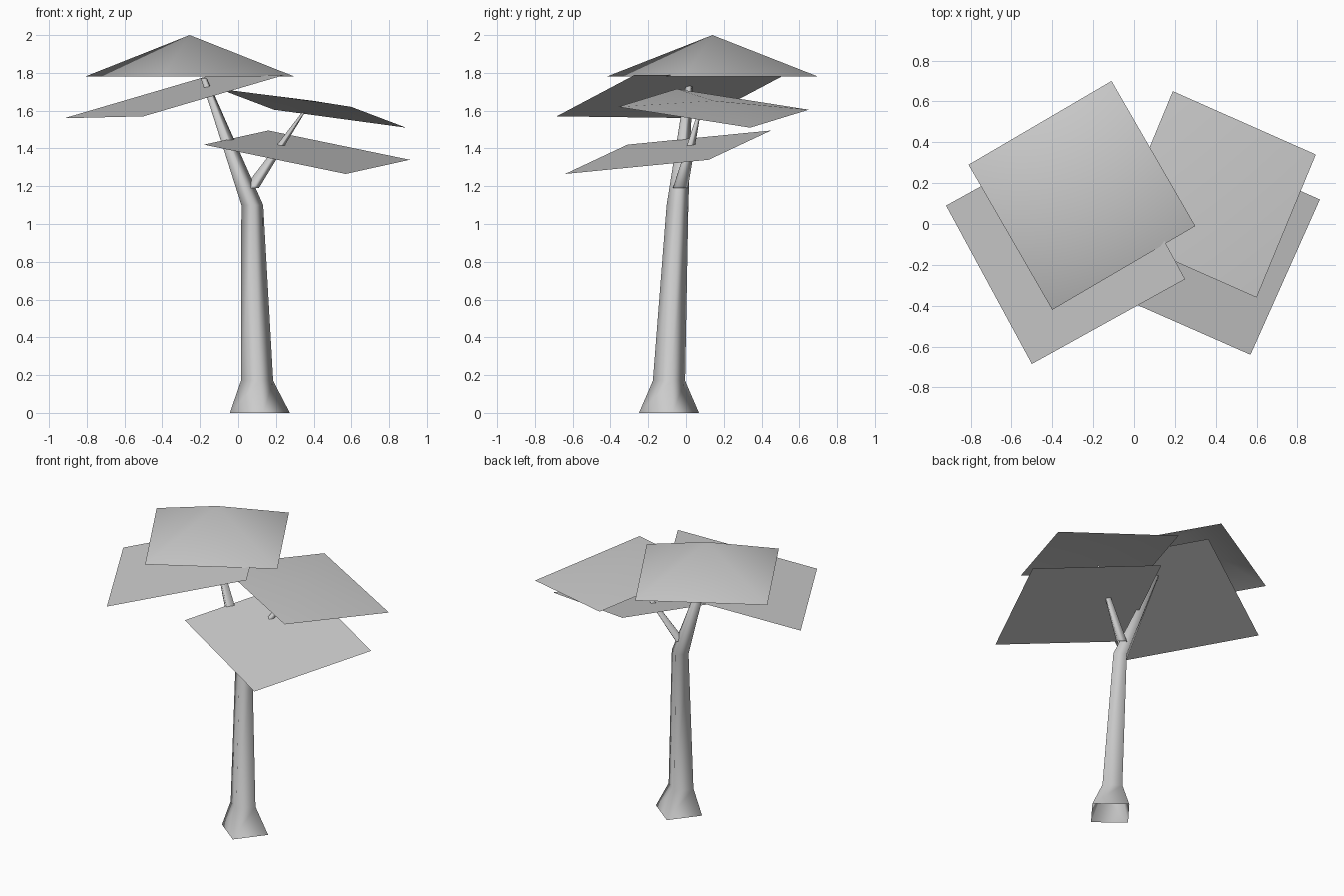
import bpy
import math
from mathutils import Vector

if "Cube" in bpy.data.objects:
    bpy.data.objects.remove(bpy.data.objects["Cube"])

# One plain grey for the whole tree
grey = bpy.data.materials.new("light_grey")
grey.use_nodes = True
grey.diffuse_color = (0.6, 0.6, 0.6, 1)
grey.node_tree.nodes["Principled BSDF"].inputs["Base Color"].default_value = (0.6, 0.6, 0.6, 1)


def make_object(name, verts, faces):
    mesh = bpy.data.meshes.new(name)
    mesh.from_pydata(verts, [], faces)
    mesh.materials.append(grey)
    mesh.shade_smooth()
    obj = bpy.data.objects.new(name, mesh)
    bpy.context.collection.objects.link(obj)
    return obj


def tapered_limb(name, rings, sides=4, turn=math.radians(7)):
    """Skin level rings of (x, y, z, radius); the root end stays open."""
    verts = []
    for x, y, z, r in rings:
        for i in range(sides):
            a = turn + i * math.tau / sides
            verts.append((x + r * math.cos(a), y + r * math.sin(a), z))
    faces = []
    for k in range(len(rings) - 1):
        for i in range(sides):
            j = (i + 1) % sides
            a, b = k * sides, (k + 1) * sides
            faces.append((a + i, a + j, b + j, b + i))
    faces.append(range(len(verts) - sides, len(verts)))
    return make_object(name, verts, faces)


def leaf_card(name, a, b, c, rise=0):
    """Parallelogram from three corners in order, with its centre lifted."""
    a, b, c = Vector(a), Vector(b), Vector(c)
    corners = [a, b, c, a + c - b]
    if not rise:
        return make_object(name, corners, [(0, 1, 2, 3)])
    centre = (a + c) / 2 + Vector((0, 0, rise))
    return make_object(name, corners + [centre],
                       [(i, (i + 1) % 4, 4) for i in range(4)])


# Flared trunk running into the main branch
tapered_limb("trunk", [
    (0.115, -0.09, 0, 0.16),
    (0.10, -0.09, 0.17, 0.086),
    (0.075, -0.045, 1.1, 0.058),
    (-0.18, 0.02, 1.77, 0.016)])

# Side branch
tapered_limb("side_branch", [
    (0.07, -0.03, 1.19, 0.04),
    (0.345, 0.07, 1.59, 0.008)])

# Foliage cards, counter-clockwise from above
leaf_card("top_foliage", (-0.81, 0.29, 1.78), (-0.40, -0.42, 1.78), (0.30, -0.01, 1.78), 0.22)
leaf_card("right_foliage", (-0.92, 0.09, 1.56), (-0.50, -0.685, 1.57), (0.25, -0.27, 1.79))
leaf_card("left_upper_foliage", (0.60, -0.36, 1.62), (0.89, 0.34, 1.51), (0.19, 0.65, 1.605), 0.04)
leaf_card("left_lower_foliage", (-0.18, -0.31, 1.42), (0.57, -0.64, 1.265), (0.91, 0.12, 1.34))
